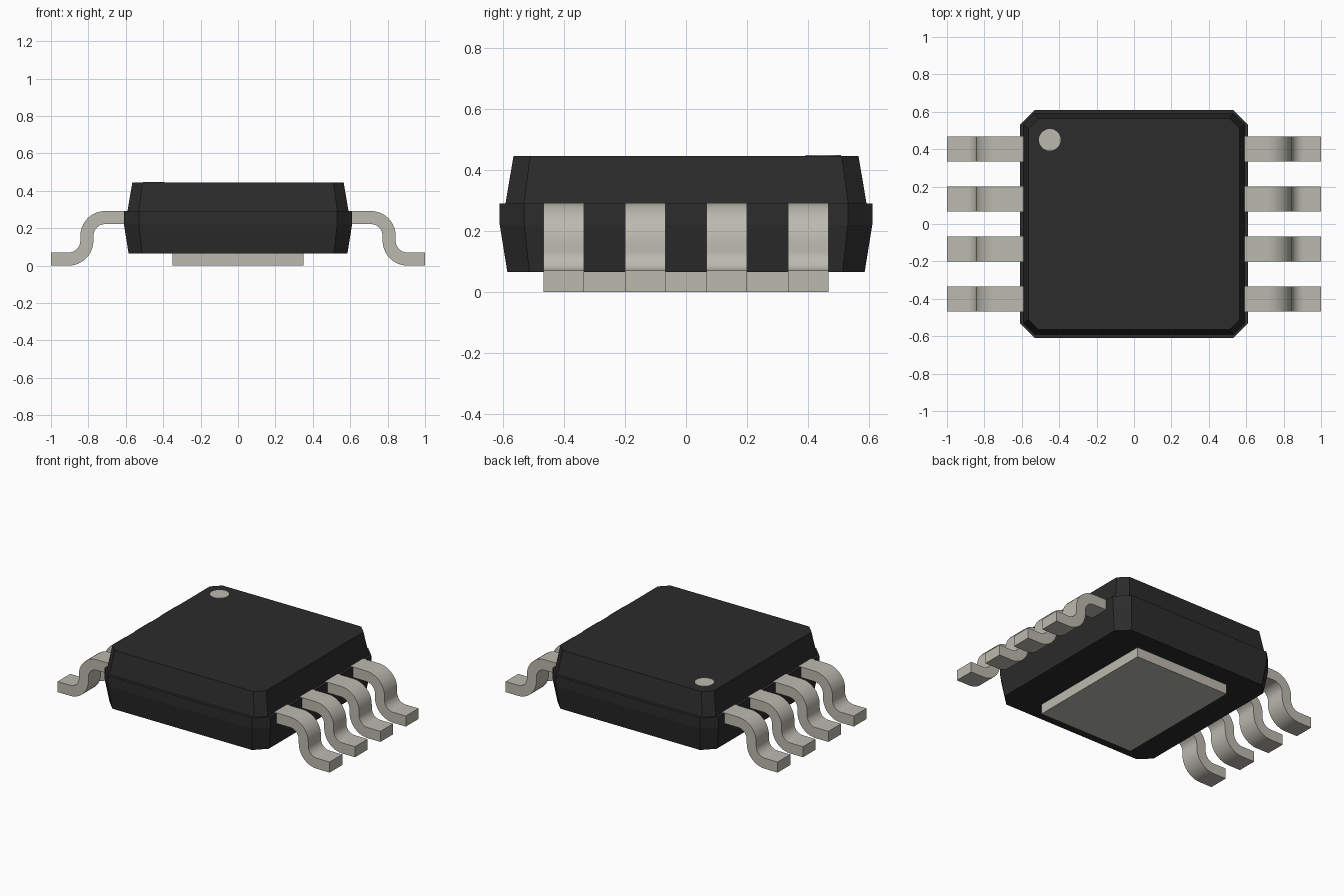
import bpy, bmesh, math

cube = bpy.data.objects.get("Cube")
if cube:
    bpy.data.objects.remove(cube, do_unlink=True)


def material(name, rgb, metallic=0.0):
    m = bpy.data.materials.new(name)
    m.use_nodes = True
    m.diffuse_color = (*rgb, 1)
    m.node_tree.nodes["Principled BSDF"].inputs["Base Color"].default_value = (*rgb, 1)
    return m


black = material("black plastic", (0.025, 0.025, 0.025))
tin = material("tinned metal", (0.50, 0.49, 0.43))


def finish(bm, name, mat):
    bmesh.ops.recalc_face_normals(bm, faces=bm.faces)
    mesh = bpy.data.meshes.new(name)
    bm.to_mesh(mesh)
    bm.free()
    mesh.materials.append(mat)
    obj = bpy.data.objects.new(name, mesh)
    bpy.context.collection.objects.link(obj)
    return obj


def loft(name, rings, mat):
    """Join rings of points with quads and cap both ends."""
    bm = bmesh.new()
    loops = [[bm.verts.new(p) for p in ring] for ring in rings]
    n = len(loops[0])
    for a, b in zip(loops, loops[1:]):
        for i in range(n):
            j = (i + 1) % n
            bm.faces.new((a[i], a[j], b[j], b[i]))
    bm.faces.new(loops[0])
    bm.faces.new(loops[-1])
    return finish(bm, name, mat)


def octagon(z, h, c):
    """Square of half size h with corners cut by c."""
    k = h - c
    return [(x, y, z) for x, y in ((h, -k), (h, k), (k, h), (-k, h),
                                   (-h, k), (-h, -k), (-k, -h), (k, -h))]


# Moulded body with a belt and a step up to the narrower lid
loft("body", [octagon(0.065, 0.585, 0.072), octagon(0.22, 0.61, 0.08),
              octagon(0.29, 0.61, 0.08), octagon(0.29, 0.591, 0.06),
              octagon(0.445, 0.565, 0.055)], black)

# Exposed pad beneath the body
loft("thermal_pad", [[(x, y, z) for x, y in ((0.35, -0.45), (0.35, 0.45), (-0.35, 0.45), (-0.35, -0.45))]
                     for z in (0.0, 0.075)], tin)

# Round marker for the first pin
bm = bmesh.new()
bmesh.ops.create_cone(bm, cap_ends=True, segments=32, radius1=0.058, radius2=0.058, depth=0.006)
bmesh.ops.translate(bm, verts=bm.verts, vec=(-0.45, 0.45, 0.445))
finish(bm, "pin_one_marker", tin)


# Gull-wing legs: S-shaped profile swept across the leg width
def arc(cx, cz, r, start, end, steps=10):
    return [(cx + r * math.cos(math.radians(start + (end - start) * i / steps)),
             cz + r * math.sin(math.radians(start + (end - start) * i / steps)))
            for i in range(steps + 1)]


R, r = 0.133, 0.063
upper = [(0.57, 0.292)] + arc(0.71, 0.159, R, 90, 0) + arc(0.906, R, r, 180, 270) + [(1.0, R - r)]
lower = [(0.57, 0.222)] + arc(0.71, 0.159, r, 90, 0) + arc(0.906, R, R, 180, 270) + [(1.0, 0.0)]
half_width = 0.0665


def leg(name, side, y):
    rings = [[(side * ux, y - half_width, uz), (side * ux, y + half_width, uz),
              (side * lx, y + half_width, lz), (side * lx, y - half_width, lz)]
             for (ux, uz), (lx, lz) in zip(upper, lower)]
    obj = loft(name, rings, tin)
    bpy.ops.object.select_all(action="DESELECT")
    obj.select_set(True)
    bpy.context.view_layer.objects.active = obj
    bpy.ops.object.shade_smooth_by_angle(angle=math.radians(30))


for label, side in (("left", 1), ("right", -1)):
    for i in range(4):
        leg(f"{label}_leg_{i + 1}", side, -0.4 + i * 0.2667)
